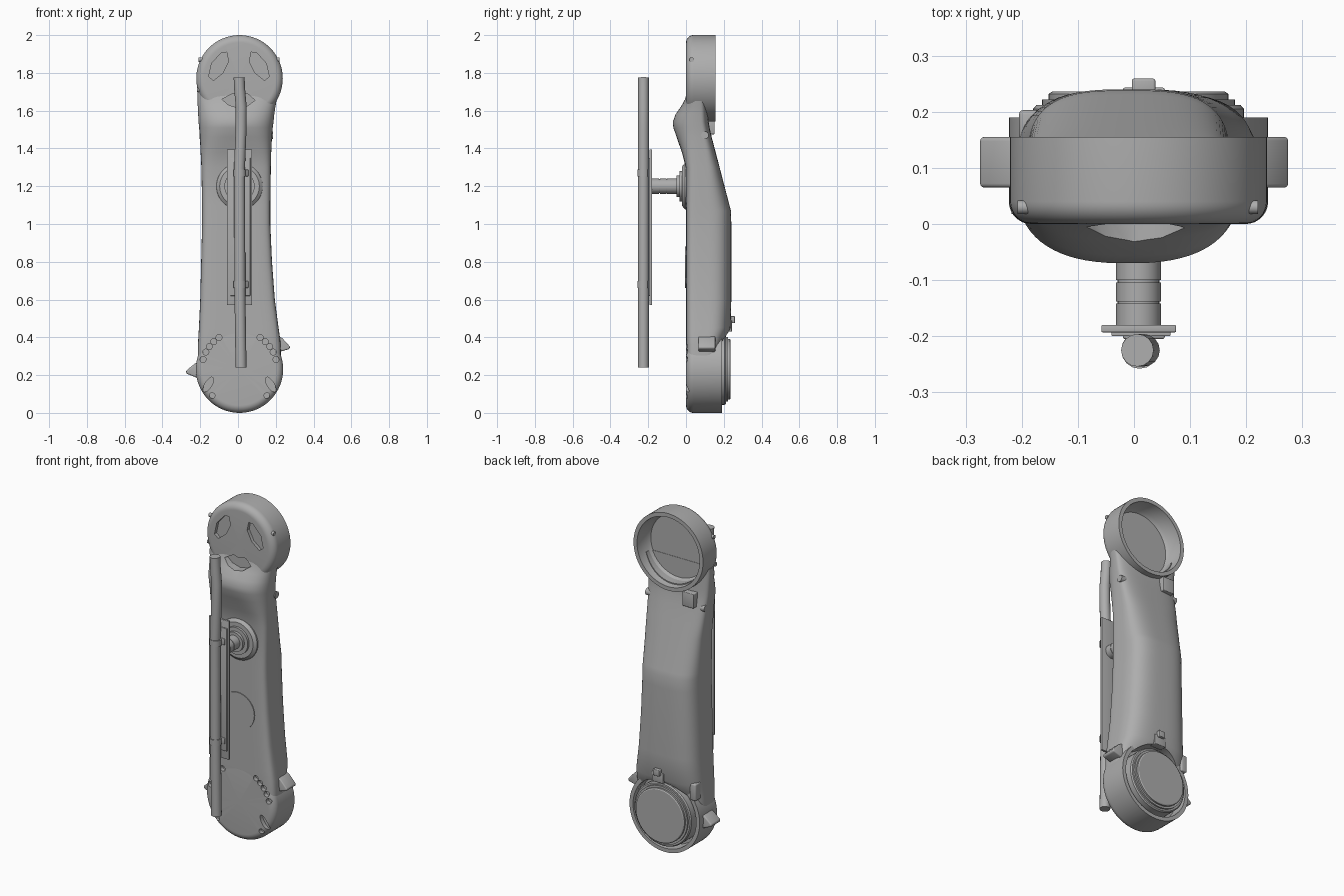
import bpy, bmesh, math
from mathutils import Vector

cube = bpy.data.objects.get("Cube")
if cube:
    bpy.data.objects.remove(cube, do_unlink=True)

GREY = (0.42, 0.42, 0.42, 1)
grey = bpy.data.materials.new("plain grey")
grey.use_nodes = True
grey.diffuse_color = GREY
grey.node_tree.nodes["Principled BSDF"].inputs["Base Color"].default_value = GREY


def activate(obj):
    bpy.ops.object.select_all(action='DESELECT')
    obj.select_set(True)
    bpy.context.view_layer.objects.active = obj


def add(name, bm):
    bmesh.ops.remove_doubles(bm, verts=bm.verts, dist=1e-5)
    bmesh.ops.recalc_face_normals(bm, faces=bm.faces)
    mesh = bpy.data.meshes.new(name)
    bm.to_mesh(mesh)
    bm.free()
    obj = bpy.data.objects.new(name, mesh)
    bpy.context.collection.objects.link(obj)
    mesh.materials.append(grey)
    return obj


def finish(obj, cutters=(), bevel=0):
    activate(obj)
    for cutter in cutters:
        mod = obj.modifiers.new("cut", 'BOOLEAN')
        mod.operation, mod.solver, mod.object = 'DIFFERENCE', 'EXACT', cutter
        bpy.ops.object.modifier_apply(modifier=mod.name)
    if bevel:
        mod = obj.modifiers.new("bevel", 'BEVEL')
        mod.width, mod.segments = bevel, 3
        bpy.ops.object.modifier_apply(modifier=mod.name)
    bpy.ops.object.shade_smooth_by_angle(angle=math.radians(32))
    return obj


def bridge(bm, rings, cap=False):
    n = len(rings[0])
    for a, b in zip(rings, rings[1:]):
        for i in range(n):
            j = (i + 1) % n
            bm.faces.new((a[i], a[j], b[j], b[i]))
    if cap:
        bm.faces.new(rings[0])
        bm.faces.new(rings[-1])


def lathe(name, profile, x, z, n=64):
    """Turn (radius, y) points about an axis along y."""
    bm = bmesh.new()
    angles = [math.tau * i / n for i in range(n)]
    bridge(bm, [[bm.verts.new((x + r * math.cos(a), y, z + r * math.sin(a)))
                 for a in angles] for r, y in profile])
    return add(name, bm)


def prisms(name, outlines, y0, y1):
    """Extrude closed (x, z) outlines along y."""
    bm = bmesh.new()
    for pts in outlines:
        bridge(bm, [[bm.verts.new((x, y, z)) for x, z in pts] for y in (y0, y1)], True)
    return add(name, bm)


def box(name, lo, hi, bevel=0.004):
    (x0, y0, z0), (x1, y1, z1) = lo, hi
    return finish(prisms(name, [[(x0, z0), (x1, z0), (x1, z1), (x0, z1)]], y0, y1), bevel=bevel)


def oval(x, z, rx, rz, turn=0, n=16):
    c, s = math.cos(turn), math.sin(turn)
    pts = [(rx * math.cos(math.tau * i / n), rz * math.sin(math.tau * i / n)) for i in range(n)]
    return [(x + c * u - s * v, z + s * u + c * v) for u, v in pts]


def rounded_front(radius, fillet, steps=8):
    turns = [math.pi / 2 * i / steps for i in range(steps + 1)]
    return [(0, 0)] + [(radius - fillet + fillet * math.sin(t), fillet - fillet * math.cos(t))
                       for t in turns]


# Joint centres
CX, LOW, HIGH = 0.008, 0.231, 1.771

# Cutters: window openings, screw holes and cup cavities
drop = [(-.06, 1.91), (-.05, 1.86), (-.08, 1.80), (-.13, 1.76),
        (-.155, 1.78), (-.14, 1.85), (-.09, 1.905)]
mouth = [(-.085, 1.66), (-.03, 1.69), (0, 1.682), (.05, 1.69),
         (.09, 1.655), (.05, 1.625), (0, 1.615), (-.05, 1.63)]
windows = prisms("window_cutter", [drop, [(.01 - x, z) for x, z in drop], mouth], -.15, .02)

holes = []
for side in (-1, 1):
    for deg in (15, 27, 37, 47, 57):
        a = math.radians(deg)
        holes.append(oval(CX + side * .2 * math.cos(a), LOW + .2 * math.sin(a), .016, .016))
    holes.append(oval(CX + side * .165, .15, .018, .045, side * .55))
    holes.append(oval(CX + side * .145, .092, .015, .015))
screw_holes = prisms("hole_cutter", holes, -.1, .025)
top_cavity = lathe("top_cavity_cutter", [(0, .057), (.197, .057), (.197, .4), (0, .4)], CX, HIGH)
low_cavity = lathe("low_cavity_cutter", [(0, .125), (.206, .125), (.206, .4), (0, .4)], CX, LOW)

# Joint cups with rounded front rims, open at the back
top_cup = lathe("top_cup", rounded_front(.229, .04) +
                [(.229, .155), (.206, .155), (.199, .075), (.185, .055), (0, .055)], CX, HIGH)
finish(top_cup, [windows])
low_cup = lathe("bottom_cup", rounded_front(.231, .04) +
                [(.231, .19), (.208, .19), (.204, .12), (0, .12)], CX, LOW)
finish(low_cup, [screw_holes])

# Arm shell: z, left x, right x, front y, back y, front roundness
stations = [
    (.24, -.212, .228, .001, .185, .3),
    (.36, -.212, .226, .001, .192, .3),
    (.40, -.210, .222, 0, .212, .3),
    (.45, -.207, .215, 0, .236, .3),
    (.60, -.200, .195, 0, .240, .3),
    (.80, -.195, .180, 0, .240, .3),
    (1.00, -.190, .171, 0, .240, .3),
    (1.07, -.190, .171, 0, .238, .3),
    (1.10, -.190, .171, 0, .230, .3),
    (1.30, -.194, .174, -.001, .178, .33),
    (1.38, -.198, .176, -.022, .157, .45),
    (1.46, -.202, .180, -.050, .136, .65),
    (1.51, -.206, .184, -.067, .125, .75),
    (1.54, -.209, .188, -.070, .120, .8),
    (1.58, -.211, .192, -.056, .118, .8),
    (1.62, -.213, .198, -.028, .116, .75),
    (1.66, -.215, .205, -.006, .115, .6),
    (1.70, -.214, .212, .006, .115, .5)]
N = 72
bm = bmesh.new()
rings = []
for z, xl, xr, yf, yb, round_front in stations:
    mid, ring = min(.1, yb * .6), []
    for i in range(N):
        a = math.tau * (i + .5) / N
        c, s = math.cos(a), math.sin(a)
        e = .65 if s > 0 else round_front
        depth = yb - mid if s > 0 else mid - yf
        x = (xl + xr) / 2 + (xr - xl) / 2 * math.copysign(abs(c) ** e, c)
        ring.append(bm.verts.new((x, mid + depth * math.copysign(abs(s) ** e, s), z)))
    rings.append(ring)
bridge(bm, rings, True)
finish(add("arm_shell", bm), [top_cavity, low_cavity, windows, screw_holes])
for cutter in (windows, screw_holes, top_cavity, low_cavity):
    bpy.data.objects.remove(cutter, do_unlink=True)

# Stepped motor cap in the bottom cup
finish(lathe("motor_cap", [(0, .1), (.188, .1), (.188, .205), (.182, .212), (.172, .212),
                           (.172, .222), (.16, .222), (.16, .232), (.154, .236), (0, .236)], CX, LOW))

# Round badge plate on the front of the shell
finish(lathe("front_disc", [(0, .01), (.11, .01), (.11, -.004), (0, -.004)], 0, .77))

# Flange and stem that carry the rail
finish(lathe("stem_flange", [(0, .03), (.125, .03), (.122, -.006), (.105, -.02), (.08, -.02),
                             (.08, -.034), (.058, -.034), (.058, -.05), (.04, -.05), (.04, -.1),
                             (.037, -.1), (.037, -.104), (.04, -.104), (.04, -.138),
                             (.037, -.138), (.037, -.142), (.04, -.142), (.04, -.185),
                             (0, -.185)], .008, 1.2, 48))

# Rail backing plates
box("rail_plate", (-.058, -.193, .57), (.075, -.18, 1.395), .002)
box("rail_spacer", (-.04, -.2, .62), (.065, -.19, 1.35), .002)


def tube(name, points, radius):
    curve = bpy.data.curves.new(name, 'CURVE')
    curve.dimensions = '3D'
    curve.bevel_depth, curve.bevel_resolution = radius, 6
    curve.use_fill_caps = True
    spline = curve.splines.new('POLY')
    spline.points.add(len(points) - 1)
    for p, co in zip(spline.points, points):
        p.co = (*co, 1)
    obj = bpy.data.objects.new(name, curve)
    bpy.context.collection.objects.link(obj)
    curve.materials.append(grey)
    activate(obj)
    bpy.ops.object.convert(target='MESH')
    return finish(bpy.context.view_layer.objects.active)


# Long rail, gently bent near the top, with clamps
Y = -.225
tube("rail", [(.016, Y, .24), (.01, Y, .65), (.008, Y, 1.3), (.016, Y, 1.5),
              (.017, Y, 1.62), (.008, Y, 1.72), (.006, Y, 1.776)], .029)
for name, z in (("lower_clamp", .68), ("upper_clamp", 1.27)):
    tube(name, [(.01, Y, z - .018), (.01, Y, z + .018)], .033)
    box(name + "_foot", (-.02, -.205, z - .018), (.055, -.19, z + .018))

# Side fins on the bottom joint
fins = {"left_fin": [(.19, .42), (.235, .395), (.276, .35), (.272, .338), (.19, .315)],
        "right_fin": [(-.19, .28), (-.23, .26), (-.276, .222), (-.272, .208), (-.19, .175)]}
for name, outline in fins.items():
    finish(prisms(name, [outline], .065, .155), bevel=.008)

# Small back latches and pad
box("top_latch", (-.155, .09, 1.475), (-.08, .152, 1.56))
box("bottom_latch", (-.02, .2, .43), (.055, .243, .49))
box("bottom_latch_tip", (-.004, .23, .475), (.038, .259, .512))
box("side_pad", (-.205, .15, .36), (-.165, .203, .46), .008)

# Locating pins on the sides
for i, (x, y, z, r) in enumerate([(-.19, .03, 1.87, .012), (.203, .03, 1.87, .012),
                                  (-.2, .03, 1.71, .012), (.168, .1, 1.47, .02),
                                  (-.185, .1, 1.47, .02)]):
    out = math.copysign(.018, x)
    tube(f"side_pin_{i + 1}", [(x - out, y, z), (x + out, y, z)], r)
